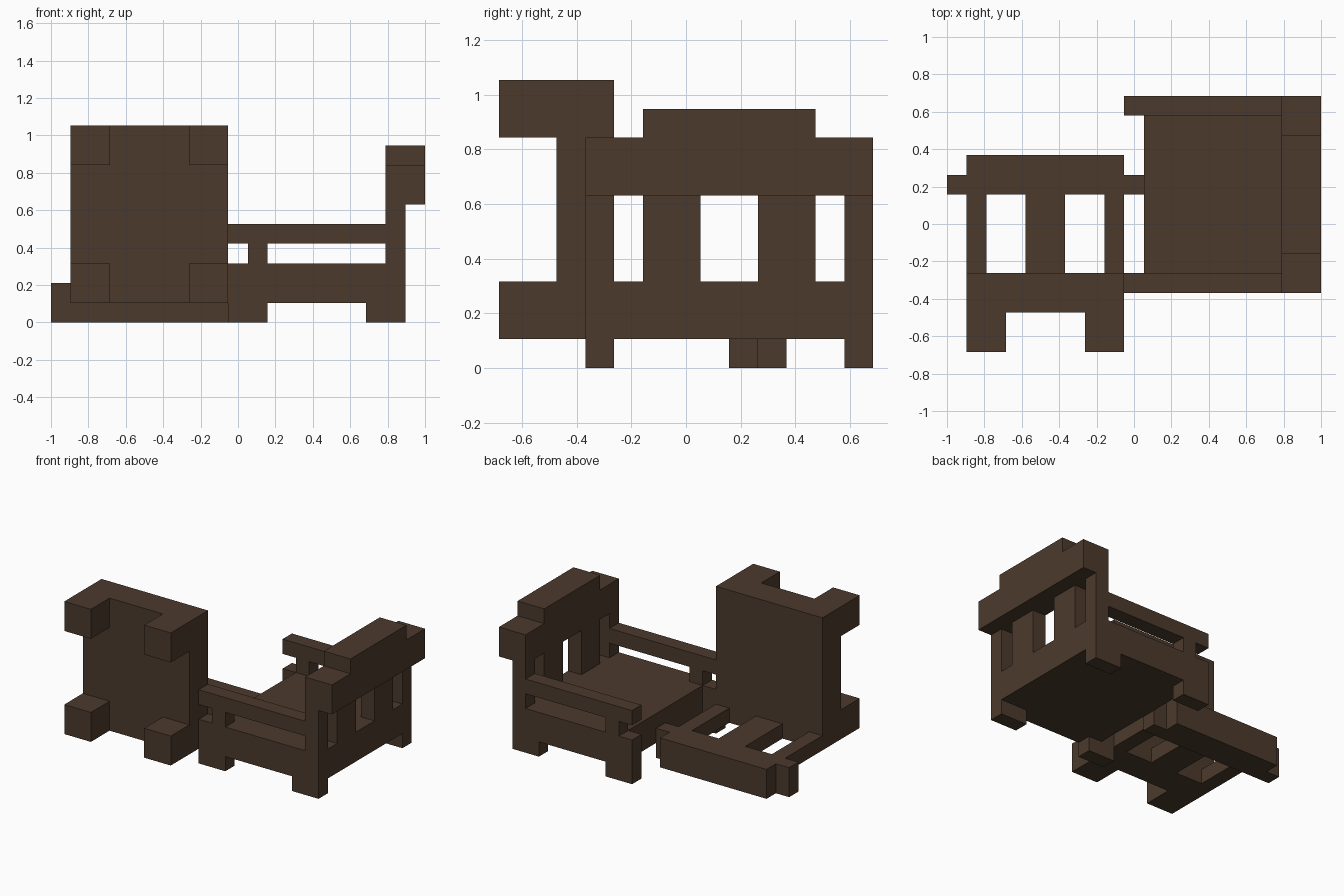
import bpy
import bmesh
from mathutils import Vector

cube = bpy.data.objects.get("Cube")
if cube:
    bpy.data.objects.remove(cube, do_unlink=True)

U = 2 / 19                        # one block unit
ORIGIN = Vector((9.5, 6.5, 0))    # grid point placed at the world origin

# Dark wood
wood = bpy.data.materials.new("dark_brown_wood")
wood.use_nodes = True
colour = (0.0704, 0.0423, 0.0252, 1)
wood.diffuse_color = colour
bsdf = wood.node_tree.nodes["Principled BSDF"]
bsdf.inputs["Base Color"].default_value = colour
bsdf.inputs["Roughness"].default_value = 0.9


def extrude(name, outline, axis, lo, hi):
    """Extrude a 2D outline along an axis, from lo to hi, in block units."""
    def place(a, b):
        p = [a, b]
        p.insert(axis, lo)
        return (Vector(p) - ORIGIN) * U

    bm = bmesh.new()
    face = bm.faces.new([bm.verts.new(place(a, b)) for a, b in outline])
    grown = bmesh.ops.extrude_face_region(bm, geom=[face])["geom"]
    shift = Vector((0, 0, 0))
    shift[axis] = (hi - lo) * U
    bmesh.ops.translate(bm, vec=shift,
                        verts=[g for g in grown if isinstance(g, bmesh.types.BMVert)])
    bmesh.ops.recalc_face_normals(bm, faces=bm.faces)
    mesh = bpy.data.meshes.new(name)
    bm.to_mesh(mesh)
    bm.free()
    mesh.materials.append(wood)
    obj = bpy.data.objects.new(name, mesh)
    bpy.context.collection.objects.link(obj)
    return obj


def box(name, x, y, z):
    """Box from three (low, high) ranges in block units."""
    rect = [(x[0], y[0]), (x[1], y[0]), (x[1], y[1]), (x[0], y[1])]
    return extrude(name, rect, 2, *z)


# --- Upright armchair, facing -x ---
# Side frames: legs, rail, arm post and arm in one outline
side = [(9, 0), (11, 0), (11, 1), (16, 1), (16, 0), (18, 0), (18, 3), (11, 3),
        (11, 4), (17, 4), (17, 5), (9, 5), (9, 4), (10, 4), (10, 3), (9, 3)]
for label, y in (("right", 3), ("left", 12)):
    extrude("armchair_side_" + label, side, 1, y, y + 1)

box("armchair_seat", (10, 18), (4, 12), (1, 3))

# Back slats
for i, y in enumerate([(3, 4), (5, 7), (9, 11), (12, 13)]):
    box(f"armchair_back_slat_{i + 1}", (17, 18), y, (3, 6))

# Stepped headrest
crest = [(3, 6), (13, 6), (13, 8), (11, 8), (11, 9), (5, 9), (5, 8), (3, 8)]
extrude("armchair_headrest", crest, 0, 17, 19)

# --- Chair tipped onto its back ---
box("tipped_seat", (1, 9), (2, 4), (1, 10))

# Four legs pointing forward
for x in (1, 7):
    for z in (1, 8):
        box(f"tipped_leg_{x}_{z}", (x, x + 2), (0, 2), (z, z + 2))

# Back slats
for i, x in enumerate([(1, 2), (4, 6), (8, 9)]):
    box(f"tipped_back_slat_{i + 1}", x, (4, 8), (1, 2))

# Headrest with a block at each end
head = [(0, 8), (10, 8), (10, 9), (9, 9), (9, 10), (1, 10), (1, 9), (0, 9)]
extrude("tipped_headrest", head, 2, 0, 2)
